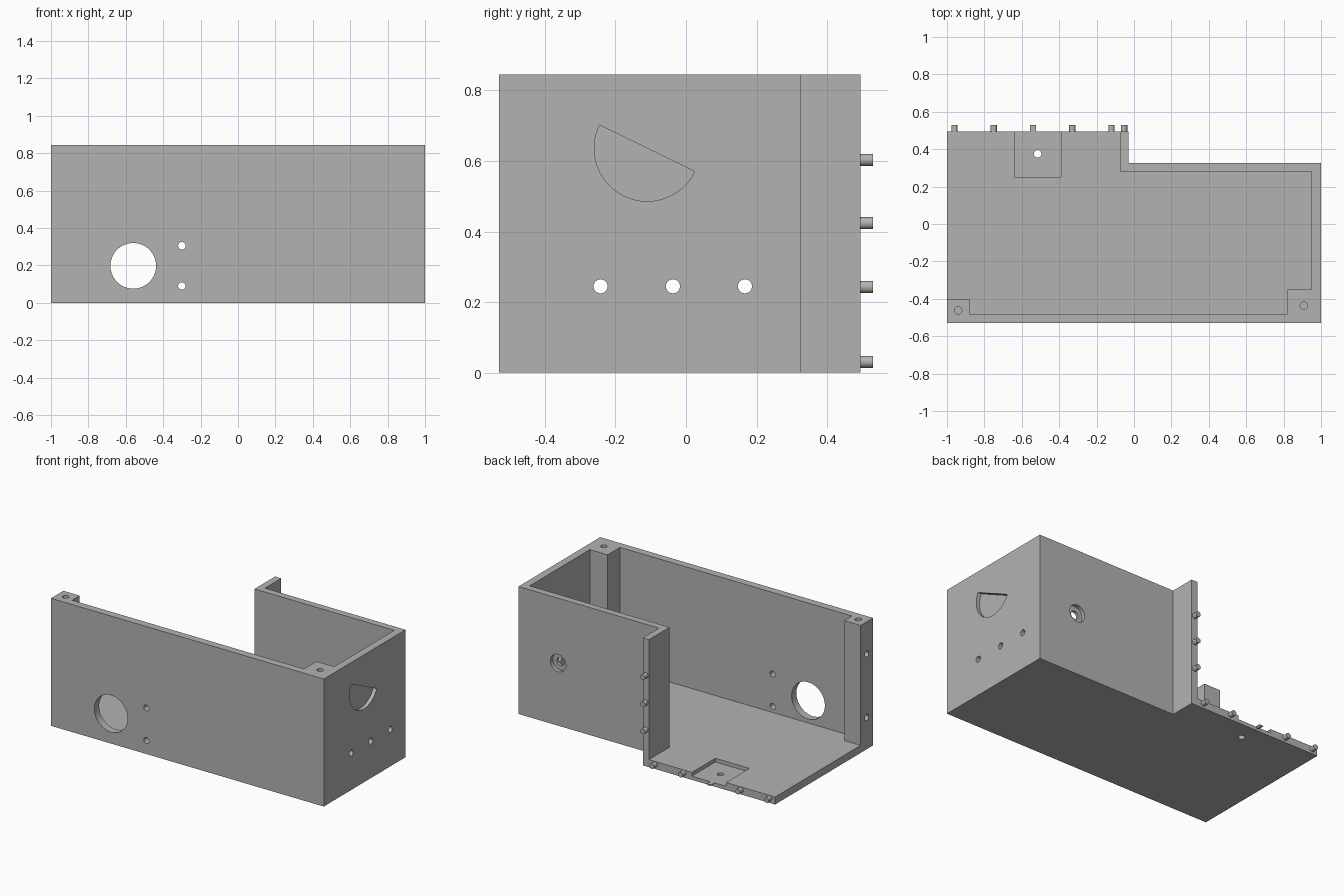
import bpy
import bmesh
from math import pi, cos, sin, atan2
from mathutils import Matrix, Vector

if "Cube" in bpy.data.objects:
    bpy.data.objects.remove(bpy.data.objects["Cube"])

GREY = (0.45, 0.45, 0.45, 1)
grey = bpy.data.materials.new("plain grey")
grey.use_nodes = True
grey.diffuse_color = GREY
grey.node_tree.nodes["Principled BSDF"].inputs["Base Color"].default_value = GREY

BACK, FRONT, STEP = 0.495, -0.53, 0.325
HEIGHT, FLOOR, RECESS = 0.845, 0.05, 0.025


def add_object(name, bm):
    mesh = bpy.data.meshes.new(name)
    bmesh.ops.recalc_face_normals(bm, faces=bm.faces)
    bm.to_mesh(mesh)
    bm.free()
    mesh.materials.append(grey)
    obj = bpy.data.objects.new(name, mesh)
    bpy.context.collection.objects.link(obj)
    return obj


def prism(name, outline, direction, length):
    """Extrude a closed outline of 3D points along a direction."""
    bm = bmesh.new()
    face = bm.faces.new([bm.verts.new(p) for p in outline])
    top = bmesh.ops.extrude_face_region(bm, geom=[face])["geom"]
    verts = [v for v in top if isinstance(v, bmesh.types.BMVert)]
    bmesh.ops.translate(bm, verts=verts, vec=Vector(direction) * length)
    return add_object(name, bm)


def rod(name, start, end, radius, sides=32):
    """Cylinder between two points."""
    a, b = Vector(start), Vector(end)
    turn = (b - a).to_track_quat("Z", "Y").to_matrix().to_4x4()
    bm = bmesh.new()
    bmesh.ops.create_cone(bm, cap_ends=True, segments=sides, radius1=radius,
                          radius2=radius, depth=(b - a).length,
                          matrix=Matrix.Translation((a + b) / 2) @ turn)
    return add_object(name, bm)


def combine(target, tool, operation):
    mod = target.modifiers.new(tool.name, "BOOLEAN")
    mod.operation = operation
    mod.solver = "EXACT"
    mod.object = tool
    bpy.context.view_layer.objects.active = target
    bpy.ops.object.modifier_apply(modifier=mod.name)
    bpy.data.objects.remove(tool)


# Stepped block, then the cavity that leaves floor, walls and corner posts
outline = [(-1, FRONT), (1, FRONT), (1, STEP), (-0.03, STEP), (-0.03, BACK), (-1, BACK)]
body = prism("enclosure", [(x, y, 0) for x, y in outline], (0, 0, 1), HEIGHT)
cavity = [(-1.1, -0.4), (-0.88, -0.4), (-0.88, -0.48), (0.82, -0.48), (0.82, -0.35),
          (0.95, -0.35), (0.95, 0.28), (-0.075, 0.28), (-0.075, 0.6), (-1.1, 0.6)]
combine(body, prism("cavity", [(x, y, FLOOR) for x, y in cavity], (0, 0, 1), 1), "DIFFERENCE")

# Locating pegs along the back edge of the floor and the wall end
pegs = [(-0.96 + 0.21 * i, 0.031) for i in range(5)]
pegs += [(-0.053, z) for z in (0.243, 0.424, 0.603)]
for x, z in pegs:
    combine(body, rod("peg", (x, BACK - 0.02, z), (x, -FRONT, z), 0.017, 24), "UNION")

# Square pocket in the floor, open at the back
pocket = [(-0.64, 0.25), (-0.39, 0.25), (-0.39, 0.6), (-0.64, 0.6)]
combine(body, prism("pocket", [(x, y, RECESS) for x, y in pocket], (0, 0, 1), 0.2), "DIFFERENCE")

# Half-round recess in the side wall, tilted
tilt = atan2(-0.132, 0.27)
arc = [tilt - pi * i / 40 for i in range(41)]
half_round = [(1 - RECESS, -0.11 + 0.15 * cos(a), 0.636 + 0.15 * sin(a)) for a in arc]
combine(body, prism("half_round", half_round, (1, 0, 0), 0.2), "DIFFERENCE")

# Round holes: start, end, radius
holes = [
    ((-0.56, -0.6, 0.198), (-0.56, -0.44, 0.198), 0.122),           # large front opening
    ((-0.515, 0.375, -0.1), (-0.515, 0.375, 0.1), 0.02),            # pocket hole
    ((-0.94, -0.462, 0.7), (-0.94, -0.462, 1), 0.02),               # post screw holes
    ((0.908, -0.437, 0.7), (0.908, -0.437, 1), 0.02),
    ((0.71, 0.2, 0.415), (0.71, 0.4, 0.415), 0.027),                # back hole
    ((0.71, STEP - RECESS, 0.415), (0.71, 0.4, 0.415), 0.057),      # its counterbore
]
holes += [((-0.3, -0.6, z), (-0.3, -0.44, z), 0.02) for z in (0.09, 0.305)]
holes += [((0.9, y, 0.245), (1.1, y, 0.245), 0.02) for y in (-0.242, -0.037, 0.167)]
holes += [((-1.1, -0.465, z), (-0.91, -0.465, z), 0.02) for z in (0.21, 0.63)]
for start, end, radius in holes:
    sides = 64 if radius > 0.1 else 32
    combine(body, rod("hole", start, end, radius, sides), "DIFFERENCE")

# Smooth round walls, sharp edges kept
bpy.ops.object.select_all(action="DESELECT")
body.select_set(True)
bpy.context.view_layer.objects.active = body
bpy.ops.object.shade_smooth_by_angle(angle=pi / 6)
